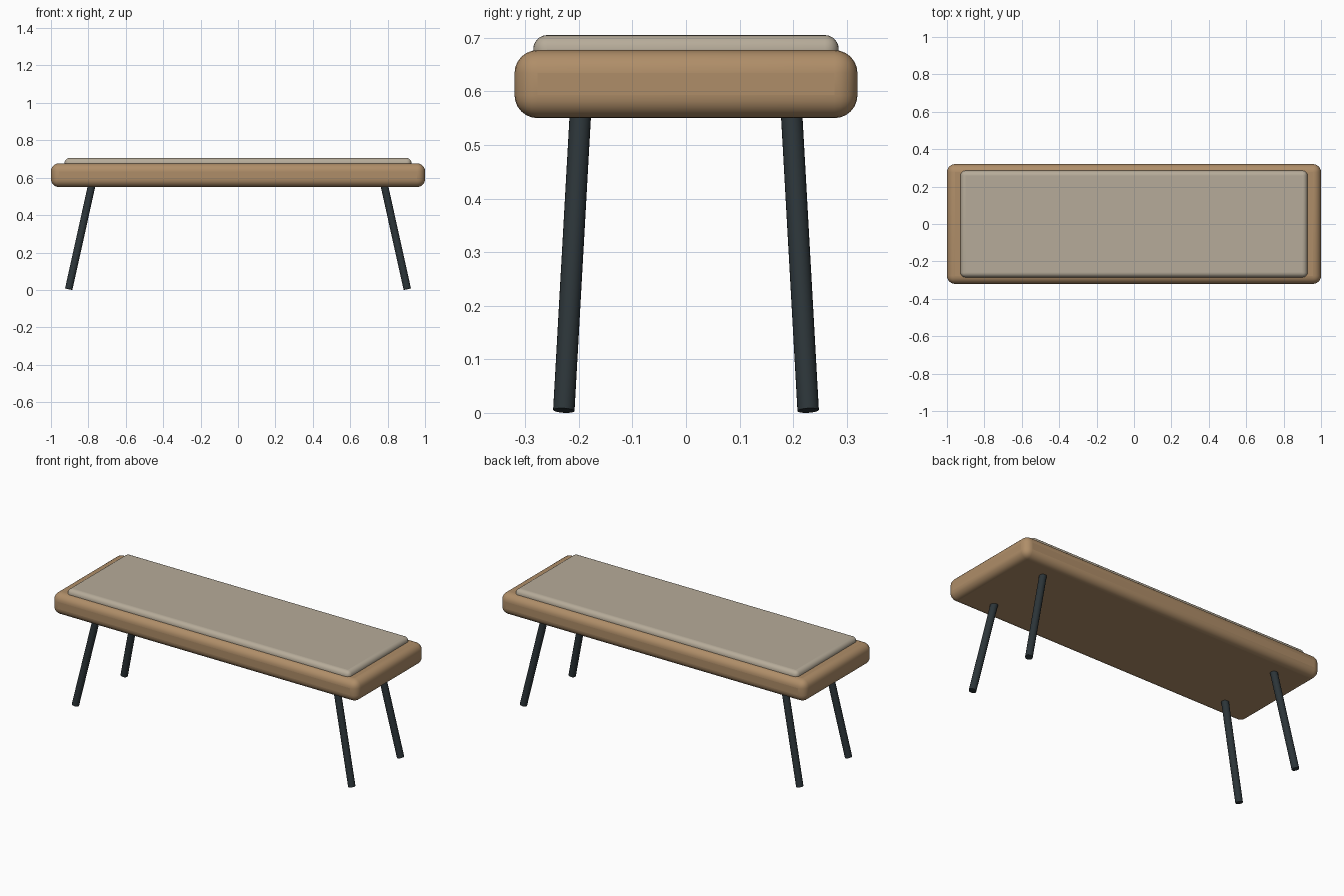
import bpy
from mathutils import Vector

if "Cube" in bpy.data.objects:
    bpy.data.objects.remove(bpy.data.objects["Cube"])


def material(name, color):
    mat = bpy.data.materials.new(name)
    mat.diffuse_color = (*color, 1)
    mat.use_nodes = True
    mat.node_tree.nodes["Principled BSDF"].inputs["Base Color"].default_value = mat.diffuse_color
    return mat


def finish(obj, name, mat):
    obj.name = name
    obj.data.materials.append(mat)
    bpy.ops.object.shade_smooth_by_angle()


def rounded_slab(name, size, z_low, z_high, radius, mat):
    bpy.ops.mesh.primitive_cube_add(size=1, location=(0, 0, (z_low + z_high) / 2))
    obj = bpy.context.object
    obj.scale = (size[0], size[1], z_high - z_low)
    bpy.ops.object.transform_apply(location=False, rotation=False, scale=True)
    bevel = obj.modifiers.new("rounded_edges", 'BEVEL')
    bevel.width = radius
    bevel.segments = 6
    finish(obj, name, mat)


def rod(name, start, end, radius, mat):
    start, end = Vector(start), Vector(end)
    axis = end - start
    bpy.ops.mesh.primitive_cylinder_add(
        vertices=24, radius=radius, depth=axis.length, location=(start + end) / 2,
        rotation=axis.to_track_quat('Z', 'Y').to_euler())
    finish(bpy.context.object, name, mat)


wood = material("wood", (0.43, 0.27, 0.14))
fabric = material("fabric", (0.47, 0.41, 0.32))
metal = material("dark_metal", (0.025, 0.035, 0.04))

# Wooden seat with thin cushion on top
rounded_slab("seat", (2.0, 0.64), 0.55, 0.677, 0.043, wood)
rounded_slab("cushion", (1.855, 0.57), 0.65, 0.705, 0.026, fabric)

# Four splayed legs
for sx, side in ((-1, "left"), (1, "right")):
    for sy, end in ((-1, "front"), (1, "back")):
        rod(f"{end}_{side}_leg", (sx * 0.905, sy * 0.228, 0.0045),
            (sx * 0.782, sy * 0.197, 0.56), 0.02, metal)
